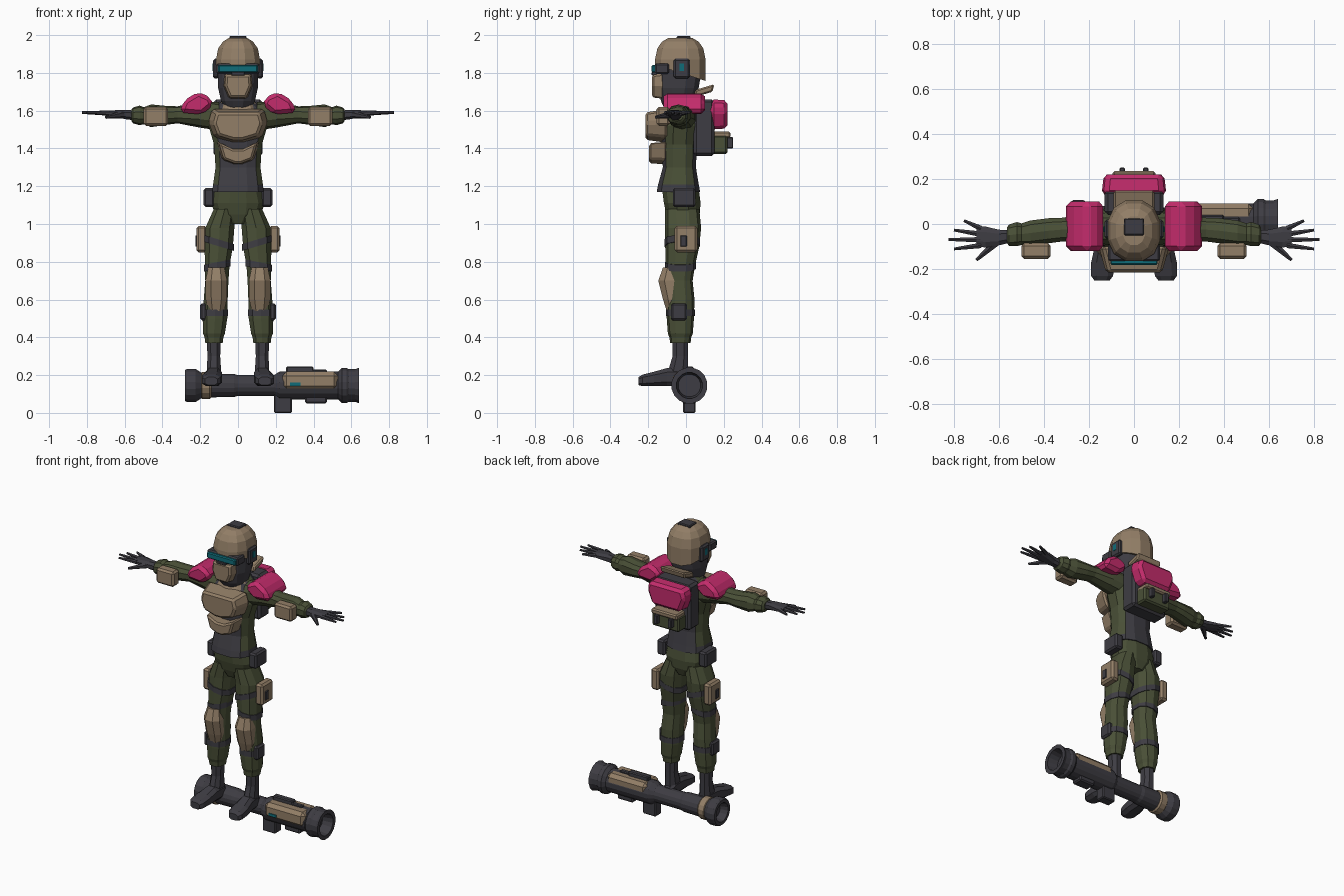
import bpy, bmesh
from math import sin, cos, pi, copysign
from mathutils import Vector

cube = bpy.data.objects.get("Cube")
if cube:
    bpy.data.objects.remove(cube, do_unlink=True)


def material(name, r, g, b):
    m = bpy.data.materials.new(name)
    m.use_nodes = True
    m.diffuse_color = (r, g, b, 1)
    m.node_tree.nodes["Principled BSDF"].inputs["Base Color"].default_value = (r, g, b, 1)
    return m


tan = material("tan armor", .29, .21, .135)
dark = material("charcoal", .048, .046, .056)
green = material("olive cloth", .068, .08, .038)
pink = material("magenta armor", .55, .025, .15)
teal = material("teal glass", .005, .15, .19)

ORDER = {"x": (2, 0, 1), "y": (0, 2, 1), "z": (0, 1, 2)}


def place(axis, u, v, t):
    """Put in-plane coordinates u, v and the axis coordinate t in xyz order."""
    return [(u, v, t)[i] for i in ORDER[axis]]


def finish(name, mat, bm, bevel=0):
    bmesh.ops.recalc_face_normals(bm, faces=bm.faces)
    mesh = bpy.data.meshes.new(name)
    bm.to_mesh(mesh)
    bm.free()
    mesh.materials.append(mat)
    ob = bpy.data.objects.new(name, mesh)
    bpy.context.collection.objects.link(ob)
    if bevel:
        mod = ob.modifiers.new("bevel", "BEVEL")
        mod.width = bevel
        mod.segments = 1
    return ob


def skin(bm, loops):
    """Join closed loops of equal length and cap both ends."""
    for a, b in zip(loops, loops[1:]):
        for i in range(len(a)):
            j = (i + 1) % len(a)
            bm.faces.new((a[i], a[j], b[j], b[i]))
    bm.faces.new(loops[0])
    bm.faces.new(loops[-1])


def loft(name, mat, axis, rings, sides=10, power=.85, slope=0):
    """Rings are (position on axis, centre u, centre v, radius u, radius v)."""
    bm = bmesh.new()
    loops = []
    for t, cu, cv, ru, rv in rings:
        loop = []
        for i in range(sides):
            a = 2 * pi * (i + .5) / sides
            c, s = (copysign(abs(k) ** power, k) for k in (cos(a), sin(a)))
            loop.append(bm.verts.new(place(axis, cu + ru * c, cv + rv * s, t + slope * ru * c)))
        loops.append(loop)
    skin(bm, loops)
    return finish(name, mat, bm)


def prism(name, mat, axis, outline, t0, t1, bevel=.01, taper=1):
    """Extrude an outline from t0 to t1, scaling the t1 end by taper."""
    bm = bmesh.new()
    mid = sum((Vector(p) for p in outline), Vector((0, 0))) / len(outline)
    ends = [(t0, 1), (t1, taper)]
    skin(bm, [[bm.verts.new(place(axis, *(mid + (Vector(p) - mid) * k), t)) for p in outline]
              for t, k in ends])
    return finish(name, mat, bm, bevel)


def box(name, mat, x, y, z, bevel=.01):
    return prism(name, mat, "z", [(x[0], y[0]), (x[1], y[0]), (x[1], y[1]), (x[0], y[1])], *z, bevel)


def rod(name, mat, a, b, ra, rb):
    a, b = Vector(a), Vector(b)
    bm = bmesh.new()
    bmesh.ops.create_cone(bm, cap_ends=True, segments=6, radius1=ra, radius2=rb, depth=(b - a).length)
    turn = (b - a).to_track_quat("Z", "Y").to_matrix().to_4x4()
    turn.translation = (a + b) / 2
    bm.transform(turn)
    return finish(name, mat, bm)


def symmetric(half):
    return half + [(-x, z) for x, z in reversed(half)]


# Torso, with cloth showing at the sides
torso = loft("torso", dark, "z", [
    (1.17, 0, -.04, .14, .118), (1.21, 0, -.04, .135, .11), (1.3, 0, -.035, .122, .09),
    (1.42, 0, -.035, .13, .095), (1.52, 0, -.03, .16, .1), (1.6, 0, -.02, .14, .09),
    (1.66, 0, -.01, .08, .07)], 12, .75)
torso.data.materials.append(green)
for f in torso.data.polygons:
    if abs(f.normal.x) > .7 and f.center.z > 1.22:
        f.material_index = 1
loft("pelvis", green, "z", [(1.0, 0, -.015, .05, .07), (1.05, 0, -.015, .125, .09),
                            (1.11, 0, -.02, .145, .1), (1.19, 0, -.03, .125, .1)], 12)
prism("chest_plate", tan, "y", symmetric([(.14, 1.61), (.16, 1.54), (.13, 1.46), (.03, 1.43)]),
      -.1, -.215, .012, .8)
prism("belly_plate", tan, "y", symmetric([(.03, 1.4), (.115, 1.44), (.085, 1.34), (.02, 1.315)]),
      -.1, -.195, .01, .88)
loft("collar", tan, "z", [(1.6, 0, -.03, .115, .1), (1.65, 0, -.02, .09, .08)])

# Head, mask and helmet
loft("head", dark, "z", [(1.58, 0, -.01, .06, .065), (1.62, 0, -.04, .075, .08),
                         (1.65, 0, -.045, .092, .09), (1.72, 0, -.04, .108, .11),
                         (1.86, 0, -.03, .11, .125)], 12)
helmet = loft("helmet", tan, "z", [
    (1.80, 0, -.03, .117, .138), (1.87, 0, -.03, .12, .138), (1.93, 0, -.03, .108, .125),
    (1.965, 0, -.03, .082, .1), (1.985, 0, -.03, .05, .065)], 12)
for v in helmet.data.vertices[:12]:
    v.co.z -= .32 * (v.co.y + .03)
box("helmet_cap", dark, (-.045, .045), (-.05, .025), (1.97, 1.995), .005)
prism("face_mask", tan, "y", symmetric([(.075, 1.8), (.08, 1.73), (.05, 1.66)]), -.1, -.18, .01, .85)
box("nose_notch", dark, (-.035, .035), (-.182, -.15), (1.785, 1.805), .004)
box("visor_frame", dark, (-.115, .115), (-.165, -.09), (1.795, 1.85), .008)
box("visor", teal, (-.105, .105), (-.182, -.14), (1.802, 1.842), .006)
box("left_ear_pod", dark, (.1, .132), (-.065, .02), (1.77, 1.875))
box("left_ear_light", teal, (.13, .135), (-.035, -.01), (1.81, 1.85), 0)

# Backpack
box("pack_frame", dark, (-.13, .13), (.04, .15), (1.36, 1.66), .015)
prism("pack_shell", pink, "y", symmetric([(.13, 1.66), (.15, 1.6), (.11, 1.5)]), .13, .22, .018, .93)
box("pack_pouch", green, (-.1, .1), (.14, .22), (1.37, 1.47))
box("pouch_lid", tan, (-.095, .095), (.14, .235), (1.455, 1.49), .008)
box("left_pouch_strap", dark, (.04, .065), (.2, .25), (1.4, 1.46), .004)
prism("neck_guard", tan, "x", [(.04, 1.67), (.14, 1.7), (.15, 1.74), (.05, 1.71)], -.09, .09, .008)

# Shoulder and arm
prism("left_shoulder_pad", pink, "y", [(.31, 1.59), (.285, 1.655), (.21, 1.7), (.145, 1.67),
                                       (.13, 1.63), (.19, 1.58)], -.12, .1, .022)
loft("left_sleeve", green, "x", [
    (.1, -.02, 1.57, .075, .075), (.2, -.02, 1.58, .068, .07), (.32, -.025, 1.578, .055, .045),
    (.38, -.03, 1.575, .058, .05), (.46, -.04, 1.573, .058, .06), (.5, -.045, 1.573, .05, .045),
    (.52, -.045, 1.575, .056, .052), (.555, -.05, 1.575, .05, .042), (.565, -.05, 1.575, .035, .03)])
box("left_forearm_box", tan, (.37, .5), (-.155, -.085), (1.52, 1.62), .012)
loft("left_palm", dark, "x", [(.55, -.055, 1.575, .03, .028), (.6, -.06, 1.58, .037, .026),
                              (.66, -.058, 1.585, .05, .018), (.7, -.055, 1.588, .046, .013)], 8)
for i, tip in enumerate([.755, .8, .825, .8]):
    y = -.02 - .025 * i
    rod("left_finger_%d" % (i + 1), dark, (.68, y, 1.587), (tip, .015 - .042 * i, 1.59), .014, .007)
rod("left_thumb", dark, (.61, -.08, 1.58), (.7, -.16, 1.565), .02, .008)

# Trouser leg, straps and pads
loft("left_trouser_leg", green, "z", [
    (1.08, .07, -.02, .06, .09), (.98, .096, -.015, .08, .095), (.88, .102, -.02, .078, .09),
    (.78, .11, -.03, .068, .078), (.7, .112, -.035, .064, .07), (.6, .118, -.03, .066, .075),
    (.5, .122, -.03, .068, .072), (.42, .127, -.03, .06, .066), (.4, .127, -.03, .052, .058),
    (.37, .127, -.03, .048, .054)])
for label, z, x, y, rx, ry, slope in [("upper", .9, .102, -.02, .083, .095, .3),
                                      ("lower", .78, .11, -.03, .072, .082, -.2),
                                      ("calf", .53, .121, -.03, .071, .077, 0)]:
    loft("left_%s_strap" % label, dark, "z", [(z - .018, x, y, rx, ry), (z + .018, x, y, rx, ry)],
         slope=slope)
loft("left_knee_pad", tan, "z", [(.54, .115, -.065, .045, .04), (.6, .115, -.07, .06, .055),
                                 (.7, .115, -.085, .062, .066), (.77, .115, -.075, .045, .05)], 8)
box("left_calf_box", dark, (.165, .2), (-.08, .005), (.49, .58))
box("left_thigh_pouch", tan, (.165, .22), (-.06, .06), (.85, .99), .012)
box("left_pouch_clasp", dark, (.21, .226), (-.03, .005), (.88, .94), .004)
box("left_belt_pouch", dark, (.125, .182), (-.07, .05), (1.09, 1.19))

# Boot
loft("left_boot_shaft", dark, "z", [(.39, .128, -.03, .04, .045), (.3, .128, -.03, .036, .044),
                                    (.2, .127, -.045, .042, .06)], 8)
loft("left_boot_foot", dark, "y", [
    (.02, .122, .175, .03, .03), (-.02, .125, .19, .042, .05), (-.1, .13, .19, .047, .05),
    (-.17, .138, .18, .055, .04), (-.23, .142, .172, .052, .032), (-.252, .142, .168, .035, .022)], 8, .7)

# Mirror every left part to the right
for ob in [o for o in bpy.context.collection.objects if o.name.startswith("left_")]:
    twin = ob.copy()
    twin.data = ob.data.copy()
    twin.name = ob.name.replace("left_", "right_")
    for v in twin.data.vertices:
        v.co.x *= -1
    twin.data.flip_normals()
    bpy.context.collection.objects.link(twin)


# Launcher tube with hollow ends
def tube(name, mat, steps):
    loft(name, mat, "x", [(x, .018, .145, r, r) for x, r in steps], 16, 1)


tube("launcher_barrel", dark, [(-.22, .065), (-.02, .062), (.0, .056), (.19, .056), (.22, .075), (.56, .075)])
tube("launcher_rear", dark, [(-.18, .06), (-.21, .08), (-.225, .09), (-.27, .09), (-.28, .083),
                             (-.28, .062), (-.23, .05)])
tube("launcher_muzzle", dark, [(.53, .075), (.55, .095), (.575, .095), (.585, .088), (.62, .088),
                               (.64, .096), (.64, .07), (.57, .06)])
tube("launcher_ring", tan, [(-.195, .068), (-.19, .073), (-.15, .073), (-.14, .064)])
box("launcher_housing", tan, (.235, .53), (-.068, .09), (.12, .218), .022)
box("launcher_light", teal, (.275, .33), (-.073, -.066), (.142, .16), 0)
box("launcher_rail", dark, (.255, .4), (-.0, .04), (.2, .245), .006)
box("launcher_sight", dark, (.36, .47), (.0, .03), (.2, .23), .005)
box("launcher_grip", dark, (.19, .285), (-.015, .05), (0, .1), .006)
box("launcher_foregrip", dark, (.355, .47), (-.02, .055), (.05, .1), .008)
